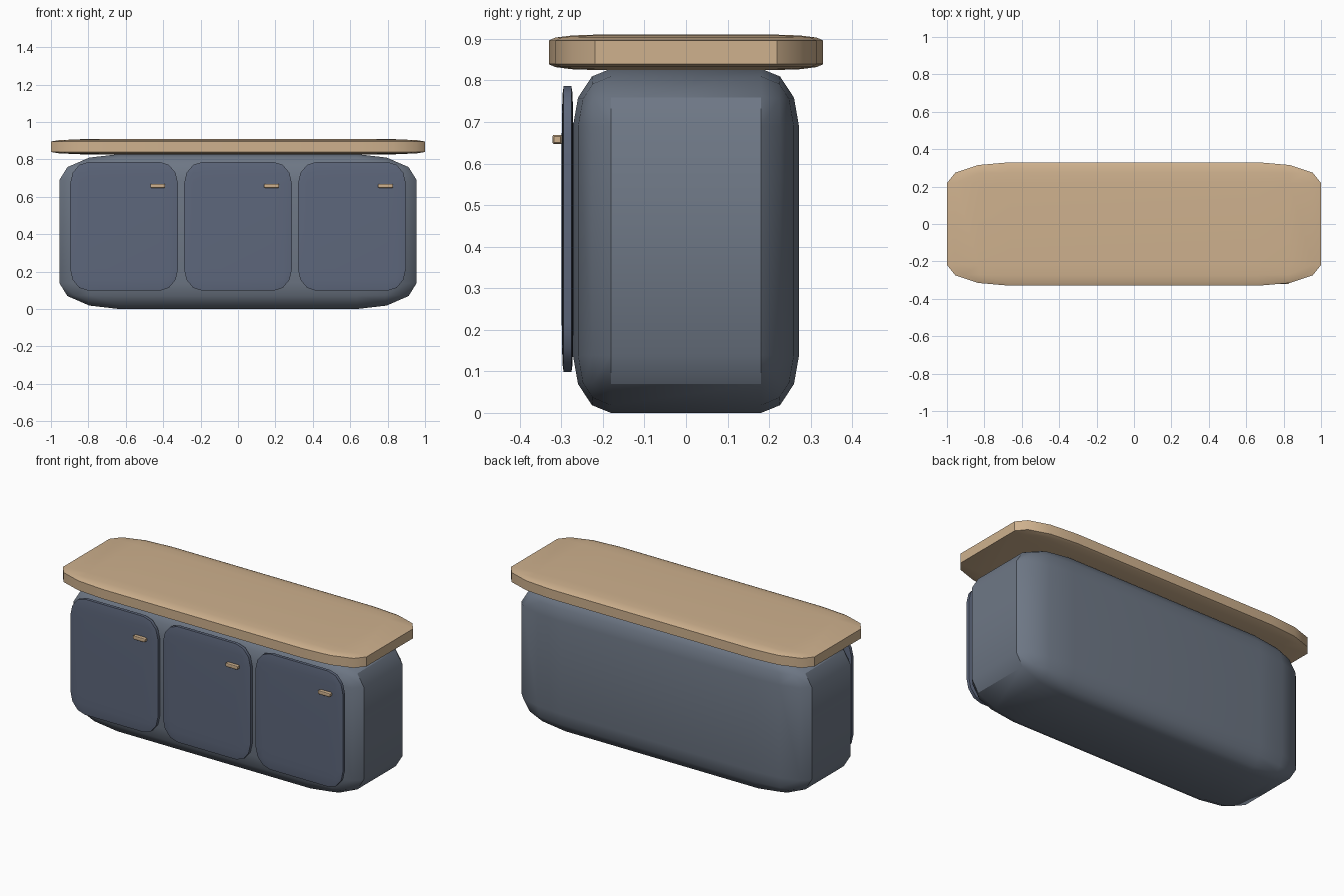
import bpy, bmesh
from mathutils import Matrix, Vector

if "Cube" in bpy.data.objects:
    bpy.data.objects.remove(bpy.data.objects["Cube"])


def material(name, color):
    m = bpy.data.materials.new(name)
    m.diffuse_color = color
    m.use_nodes = True
    m.node_tree.nodes["Principled BSDF"].inputs["Base Color"].default_value = m.diffuse_color
    return m


WOOD = material("warm_wood", (0.62, 0.44, 0.27, 1))
SLATE = material("slate_paint", (0.155, 0.185, 0.235, 1))
DOOR = material("door_paint", (0.11, 0.135, 0.20, 1))


def rounded_box(name, lo, hi, mat):
    """Cube bevelled before being stretched, so the rounding follows each side."""
    lo, hi = Vector(lo), Vector(hi)
    bm = bmesh.new()
    bmesh.ops.create_cube(bm, size=2)
    bmesh.ops.bevel(bm, geom=bm.edges[:], offset=0.335, offset_type='OFFSET',
                    segments=3, profile=0.5, affect='EDGES')
    size = (hi - lo) / 2
    bm.transform(Matrix.Diagonal((*size, 1)))
    bmesh.ops.recalc_face_normals(bm, faces=bm.faces[:])
    me = bpy.data.meshes.new(name)
    bm.to_mesh(me)
    bm.free()
    me.materials.append(mat)
    ob = bpy.data.objects.new(name, me)
    ob.location = (lo + hi) / 2
    bpy.context.collection.objects.link(ob)
    bpy.ops.object.select_all(action='DESELECT')
    ob.select_set(True)
    bpy.context.view_layer.objects.active = ob
    bpy.ops.object.shade_smooth_by_angle(angle=0.6)
    return ob


# Cabinet body and worktop
rounded_box("cabinet_body", (-0.955, -0.272, 0), (0.955, 0.272, 0.828), SLATE)
rounded_box("worktop", (-1, -0.33, 0.825), (1, 0.33, 0.91), WOOD)

# Three doors, each with a small pull near its upper right corner
for i, x in enumerate((-0.609, 0, 0.609), 1):
    rounded_box(f"door_{i}", (x - 0.288, -0.299, 0.098), (x + 0.288, -0.271, 0.786), DOOR)
    rounded_box(f"handle_{i}", (x + 0.14, -0.321, 0.647), (x + 0.22, -0.298, 0.669), WOOD)
